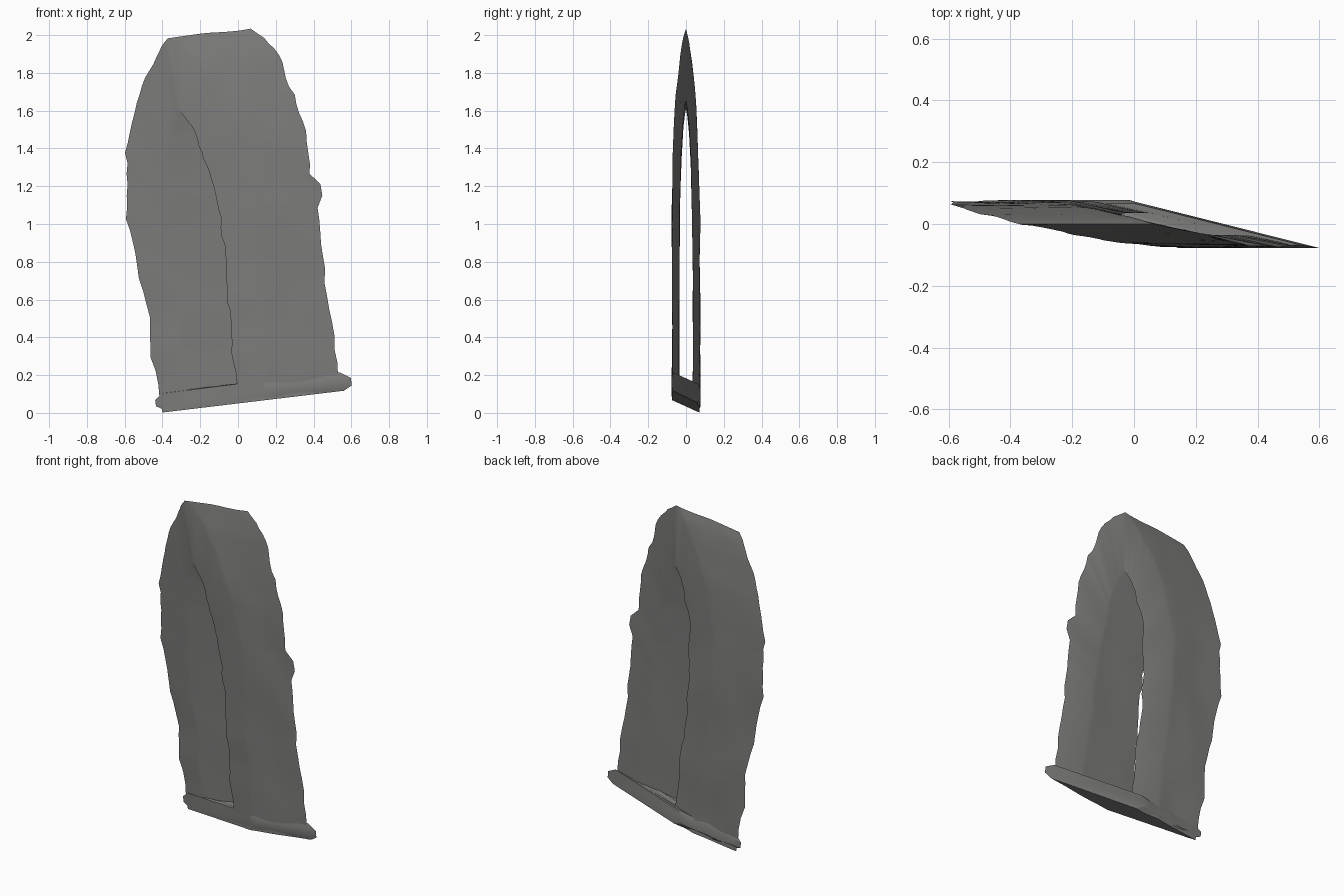
import bpy
import bmesh
from mathutils import Vector, noise

cube = bpy.data.objects.get("Cube")
if cube:
    bpy.data.objects.remove(cube, do_unlink=True)

TILT = 0.12      # whole piece leans sideways
STEPS = 36       # rows up each wall
STATIONS = 12    # columns along the passage

stone = bpy.data.materials.new("dark grey stone")
stone.use_nodes = True
GREY = (0.2, 0.2, 0.195, 1)
stone.diffuse_color = GREY
stone.node_tree.nodes["Principled BSDF"].inputs["Base Color"].default_value = GREY


def sample(curve, t):
    """Linear interpolation through (t, value) pairs."""
    for (a, va), (b, vb) in zip(curve, curve[1:]):
        if t <= b:
            return va + (vb - va) * max(0, t - a) / (b - a)
    return curve[-1][1]


def wobble(a, b, c, size):
    return noise.noise(Vector((a, b, c))) * size


def place(u, y, w):
    """Lean the upright shape into its resting pose."""
    return Vector((u - TILT * w, y, w + TILT * u + 0.05))


# Half depth by height, for the outside and the passage
OUTER = [(0, .073), (1.0, .073), (1.2, .07), (1.4, .064), (1.6, .05), (1.8, .029), (1.9, .012), (1.95, 0)]
INNER = [(.1, .036), (.7, .036), (1.0, .033), (1.3, .025), (1.45, .016), (1.54, .007), (1.58, 0)]
# Slanted ends: position at mid depth, and slant by height
LEFT_SLANT = [(0, 3.7), (.5, 4.0), (1.1, 4.6), (1.6, 4.4), (2, 4.3)]
RIGHT_MID = [(0, .22), (1.1, .22), (1.4, .24), (1.65, .27), (1.95, .31)]


def ends(y, w):
    left = -0.13 - sample(LEFT_SLANT, w) * y
    right = sample(RIGHT_MID, w) - 4.4 * y
    rough = min(1, w * 4)
    left += rough * (wobble(w * 7, y * 9, 1.3, .02) + wobble(w * 19, y * 9, 4.1, .012))
    right += rough * (wobble(w * 7, y * 9, 7.7, .02) + wobble(w * 19, y * 9, 2.9, .012))
    # Broken nubs on the outer edges
    if y < -.05:
        right += max(0, .055 - abs(w - 1.06) * .6)
    if y > .05:
        left -= max(0, .02 - abs(w - 1.05) * .5)
    return left, right


def arch_path(curve):
    low, high = curve[0][0], curve[-1][0]
    heights = [low + (high - low) * (1 - (1 - i / STEPS) ** 1.4) for i in range(STEPS + 1)]
    front = [(-sample(curve, w), w) for w in heights]
    return front + [(-y, w) for y, w in reversed(front[:-1])]


def finish(name, bm):
    bmesh.ops.recalc_face_normals(bm, faces=bm.faces)
    mesh = bpy.data.meshes.new(name)
    bm.to_mesh(mesh)
    bm.free()
    mesh.materials.append(stone)
    obj = bpy.data.objects.new(name, mesh)
    bpy.context.collection.objects.link(obj)
    bpy.ops.object.select_all(action="DESELECT")
    obj.select_set(True)
    bpy.context.view_layer.objects.active = obj
    bpy.ops.object.shade_smooth_by_angle(angle=0.4)
    return obj


# Pointed arch: outer shell, passage lining and slanted end rims
bm = bmesh.new()
shells = []
for curve, bump in ((OUTER, .006), (INNER, .003)):
    rows = []
    for y, w in arch_path(curve):
        left, right = ends(y, w)
        row = []
        for s in range(STATIONS + 1):
            u = left + (right - left) * s / STATIONS
            dy = wobble(u * 5, w * 4, y * 20, bump) if abs(y) > .004 else 0
            dw = wobble(u * 6, w, 3.3, .012) if w > 1.5 else 0
            row.append(bm.verts.new(place(u, y + dy, w + dw)))
        rows.append(row)
    shells.append(rows)
count = len(shells[0])
for rows in shells:
    for i in range(count):
        a, b = rows[i], rows[(i + 1) % count]
        for s in range(STATIONS):
            bm.faces.new((a[s], a[s + 1], b[s + 1], b[s]))
outer, inner = shells
for s in (0, STATIONS):
    for i in range(count):
        j = (i + 1) % count
        bm.faces.new((outer[i][s], outer[j][s], inner[j][s], inner[i][s]))
finish("pointed_arch", bm)

# Slanted base slab with a lip past the right end
bm = bmesh.new()
loops = []
SECTION = [(-.07, 0), (-.078, .03), (-.077, .07), (-.068, .1),
           (.066, .1), (.077, .07), (.078, .03), (.06, 0)]
for s in range(STATIONS + 1):
    t = s / STATIONS
    loop = []
    for y, w in SECTION:
        left = -0.15 - 3.9 * y
        right = 0.30 - 4.0 * y
        inset = .02 if w in (0, .1) else 0
        u = left + inset + (right - left - 2 * inset) * t
        u = max(-.43, min(.605, u))
        loop.append(bm.verts.new(place(u, y, w + wobble(u * 8, y * 30, w * 9, .016) * (w > 0))))
    loops.append(loop)
sides = len(SECTION)
for a, b in zip(loops, loops[1:]):
    for i in range(sides):
        j = (i + 1) % sides
        bm.faces.new((a[i], a[j], b[j], b[i]))
bm.faces.new(loops[0])
bm.faces.new(loops[-1])
finish("base_slab", bm)
